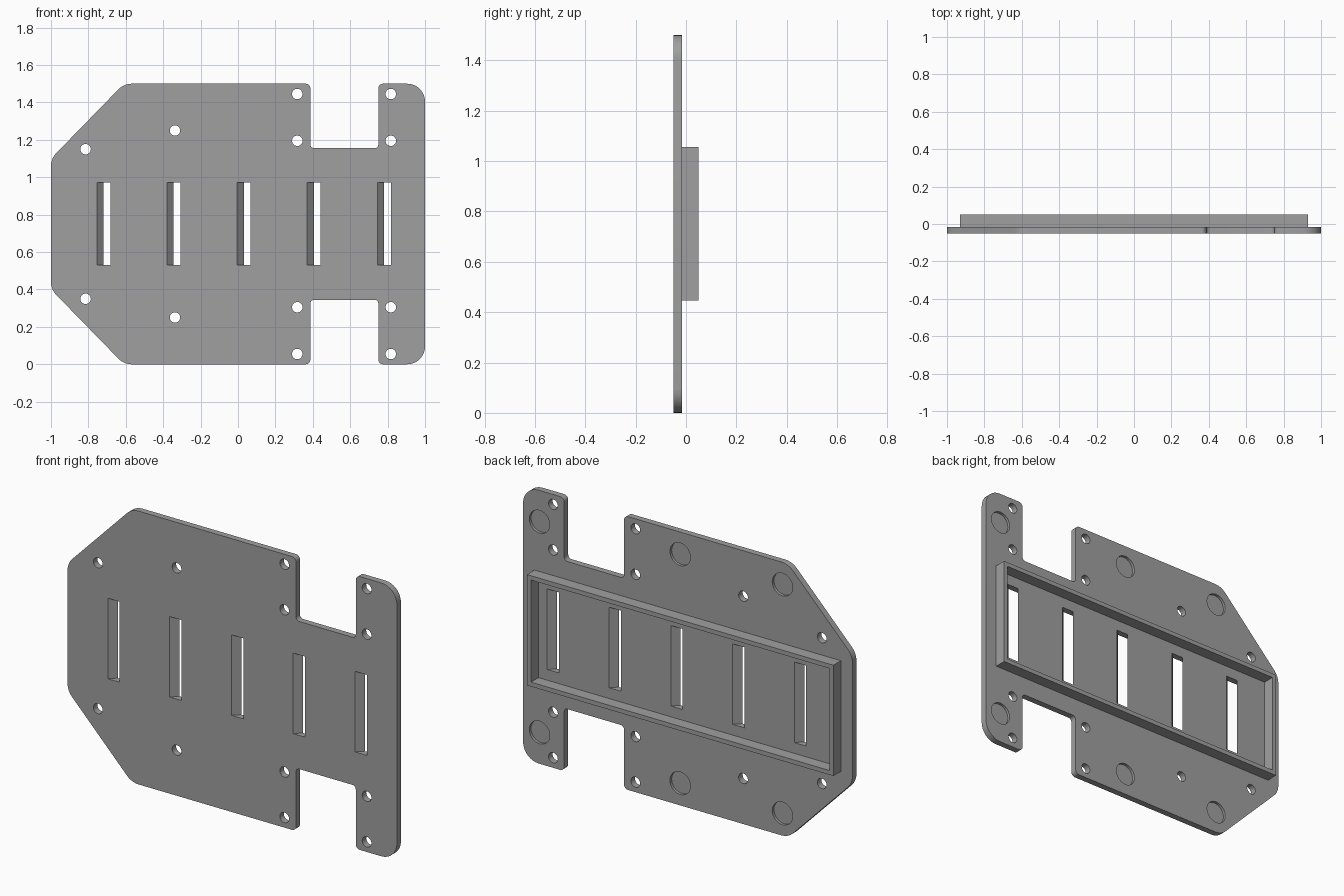
import bpy, bmesh, math
from mathutils import Vector

cube = bpy.data.objects.get("Cube")
if cube:
    bpy.data.objects.remove(cube, do_unlink=True)

FRONT, BACK, RIM = -0.05, -0.015, 0.05
MID = 0.75  # height of the mirror line

grey = bpy.data.materials.new("plain grey")
grey.use_nodes = True
colour = (0.35, 0.35, 0.35, 1)
grey.diffuse_color = colour
grey.node_tree.nodes["Principled BSDF"].inputs["Base Color"].default_value = colour


def rounded(corners, steps=8):
    """Outline in (x, z) with a fillet of the given radius at each corner."""
    pts = []
    for i, (x, z, r) in enumerate(corners):
        p = Vector((x, z))
        a = (Vector(corners[i - 1][:2]) - p).normalized()
        b = (Vector(corners[(i + 1) % len(corners)][:2]) - p).normalized()
        half = a.angle(b) / 2
        centre = p + (a + b).normalized() * r / math.sin(half)
        t = r / math.tan(half)
        start, end = p + a * t - centre, p + b * t - centre
        sweep = start.angle_signed(end)
        for k in range(steps + 1):
            s = -sweep * k / steps
            pts.append(centre + Vector((start.x * math.cos(s) - start.y * math.sin(s),
                                        start.x * math.sin(s) + start.y * math.cos(s))))
    return pts


def circle(x, z, r, n=32):
    return [(x + r * math.cos(math.tau * k / n), z + r * math.sin(math.tau * k / n))
            for k in range(n)]


def rect(x0, x1, z0, z1):
    return [(x0, z0), (x1, z0), (x1, z1), (x0, z1)]


def prism(bm, outline, y0, y1, shear=0.0):
    """Extrude an outline along y; shear slides x per unit of y from the front."""
    rings = [[bm.verts.new((x + shear * (y - FRONT), y, z)) for x, z in outline]
             for y in (y0, y1)]
    faces = [bm.faces.new(ring) for ring in rings]
    n = len(outline)
    for i in range(n):
        j = (i + 1) % n
        faces.append(bm.faces.new((rings[0][i], rings[0][j], rings[1][j], rings[1][i])))
    bmesh.ops.recalc_face_normals(bm, faces=faces)


def make(name, bm):
    mesh = bpy.data.meshes.new(name)
    bm.to_mesh(mesh)
    bm.free()
    obj = bpy.data.objects.new(name, mesh)
    mesh.materials.append(grey)
    bpy.context.collection.objects.link(obj)
    return obj


def activate(obj):
    bpy.ops.object.select_all(action='DESELECT')
    obj.select_set(True)
    bpy.context.view_layer.objects.active = obj


def cut(obj, cutter):
    cutter.hide_render = True
    mod = obj.modifiers.new("cut", 'BOOLEAN')
    mod.operation = 'DIFFERENCE'
    mod.solver = 'EXACT'
    mod.object = cutter
    activate(obj)
    bpy.ops.object.modifier_apply(modifier=mod.name)
    bpy.data.objects.remove(cutter, do_unlink=True)


# Plate: upper half outline, mirrored to the lower half
upper = [(-1, 1.1, 0.1), (-0.61, 1.5, 0.1), (0.387, 1.5, 0.025), (0.387, 1.155, 0.02),
         (0.75, 1.155, 0.02), (0.75, 1.5, 0.025), (1, 1.5, 0.095)]
lower = [(x, 2 * MID - z, r) for x, z, r in reversed(upper)]
bm = bmesh.new()
prism(bm, rounded(upper + lower), FRONT, BACK)
plate = make("base_plate", bm)

# Cutters: screw holes, round back pockets and slanted slots
bm = bmesh.new()
holes = [(-0.815, 1.15), (-0.337, 1.25)]
holes += [(x, z) for x in (0.317, 0.817) for z in (1.195, 1.445)]
pockets = [(-0.575, 1.378), (0.046, 1.378), (0.9, 1.328)]
for side in (1, -1):
    for x, z in holes:
        prism(bm, circle(x, MID + side * (z - MID), 0.028), FRONT - 0.05, BACK + 0.05)
    for x, z in pockets:
        prism(bm, circle(x, MID + side * (z - MID), 0.062), BACK - 0.015, BACK + 0.05)
for i in range(5):
    x = -0.755 + 0.375 * i
    prism(bm, rect(x, x + 0.072, 0.53, 0.972), FRONT - 0.02, BACK + 0.02, shear=1.03)
cut(plate, make("plate_cutter", bm))

# Raised rectangular frame on the back
bm = bmesh.new()
prism(bm, rect(-0.93, 0.93, 0.447, 1.055), BACK - 0.002, RIM)
frame = make("back_frame", bm)
bm = bmesh.new()
prism(bm, rect(-0.906, 0.906, 0.471, 1.031), BACK - 0.05, RIM + 0.05)
cut(frame, make("frame_cutter", bm))

for obj in (plate, frame):
    activate(obj)
    bpy.ops.object.shade_smooth_by_angle()
